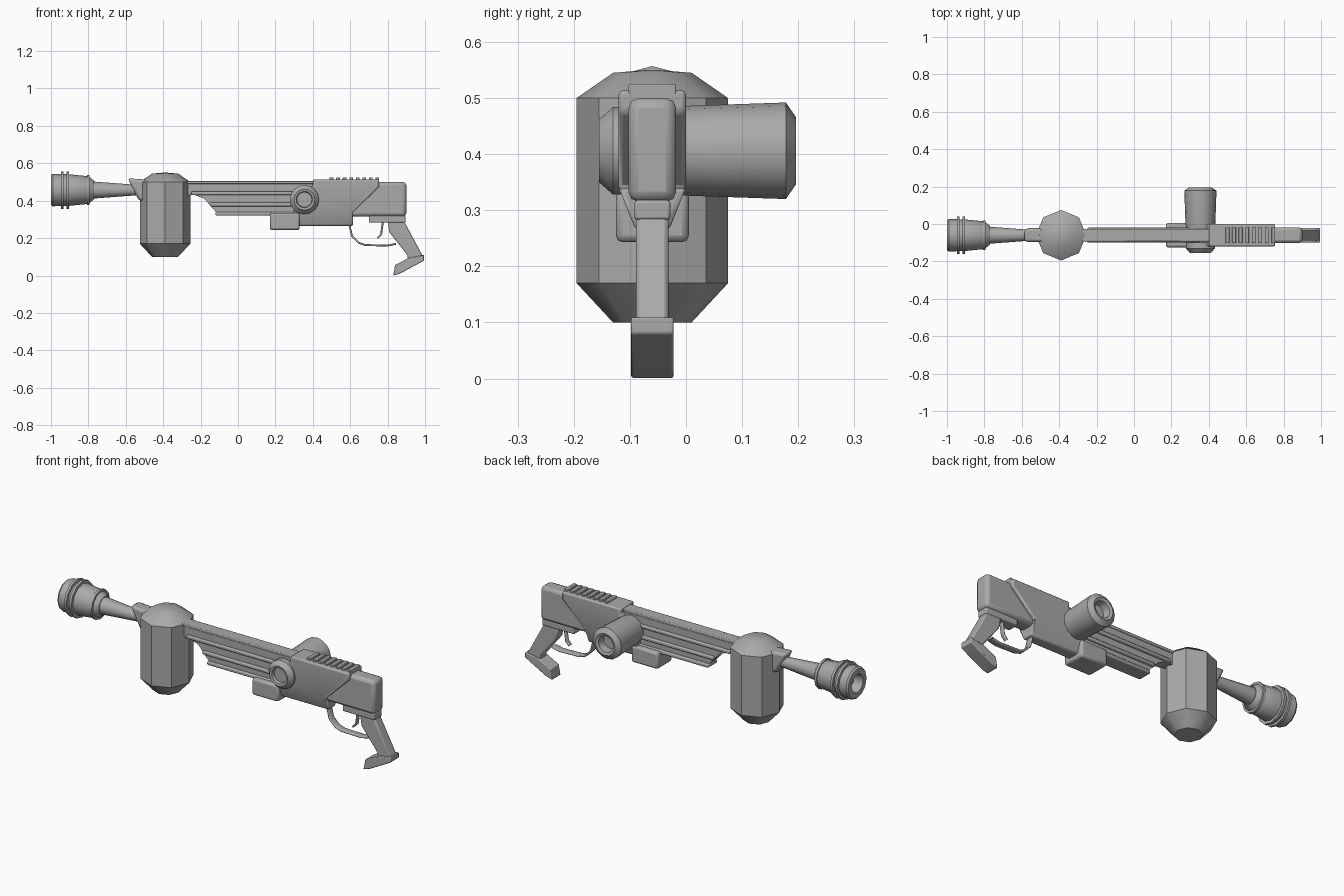
import bpy, bmesh, math
from mathutils import Vector

cube = bpy.data.objects.get("Cube")
if cube:
    bpy.data.objects.remove(cube, do_unlink=True)

MID = -0.06  # y of the centre plane

gray = bpy.data.materials.new("plain gray")
gray.use_nodes = True
shade = (0.4, 0.4, 0.4, 1)
gray.diffuse_color = shade
gray.node_tree.nodes["Principled BSDF"].inputs["Base Color"].default_value = shade


def finish(name, bm, bevel=0):
    """Turn the mesh into a shaded object, with rounded edges if asked."""
    bmesh.ops.recalc_face_normals(bm, faces=bm.faces)
    mesh = bpy.data.meshes.new(name)
    bm.to_mesh(mesh)
    bm.free()
    mesh.materials.append(gray)
    for face in mesh.polygons:
        face.use_smooth = True
    mesh.set_sharp_from_angle(angle=math.radians(35))
    part = bpy.data.objects.new(name, mesh)
    bpy.context.collection.objects.link(part)
    if bevel:
        rounding = part.modifiers.new("Rounding", 'BEVEL')
        rounding.width = bevel
        rounding.segments = 2
        rounding.limit_method = 'ANGLE'


def plate(name, outline, width, bevel=0, waist=None):
    """Side outline of (x, z) points given a width; it narrows below the waist."""
    bm = bmesh.new()
    corners = [bm.verts.new((x, MID - width / 2, z)) for x, z in outline]
    face = bm.faces.new(corners)
    made = bmesh.ops.extrude_face_region(bm, geom=[face])
    far_side = [v for v in made["geom"] if isinstance(v, bmesh.types.BMVert)]
    bmesh.ops.translate(bm, verts=far_side, vec=(0, width, 0))
    if waist:
        everything = bm.verts[:] + bm.edges[:] + bm.faces[:]
        bmesh.ops.bisect_plane(bm, geom=everything, plane_co=(0, 0, waist),
                               plane_no=(0, 0, 1))
        lowest = min(v.co.z for v in bm.verts)
        for v in bm.verts:
            if v.co.z < waist:
                depth = (waist - v.co.z) / (waist - lowest)
                v.co.y = MID + (v.co.y - MID) * (1 - depth / 2)
    finish(name, bm, bevel)


def block(name, front, rear, bottom, top, width, bevel=0):
    outline = [(front, bottom), (rear, bottom), (rear, top), (front, top)]
    plate(name, outline, width, bevel)


def lathe(name, profile, axis, centre, sides=16):
    """Turned solid from (radius, distance along axis), capped at both ends."""
    bm = bmesh.new()
    turn = Vector((0, 0, 1)).rotation_difference(axis)
    rings = []
    for radius, along in profile:
        ring = []
        for i in range(sides):
            angle = math.tau * i / sides
            spot = Vector((radius * math.cos(angle), radius * math.sin(angle), along))
            ring.append(bm.verts.new(turn @ spot + Vector(centre)))
        rings.append(ring)
    for near, far in zip(rings, rings[1:]):
        for i in range(sides):
            bm.faces.new((near[i - 1], near[i], far[i], far[i - 1]))
    bm.faces.new(rings[0])
    bm.faces.new(rings[-1])
    finish(name, bm)


def bent_bar(name, path, width):
    """Thin flat bar that follows (x, z) points."""
    curve = bpy.data.curves.new(name, 'CURVE')
    curve.dimensions = '2D'
    curve.fill_mode = 'NONE'
    curve.extrude = width / 2
    curve.bevel_depth = 0.005
    curve.bevel_resolution = 1
    curve.materials.append(gray)
    spline = curve.splines.new('POLY')
    spline.points.add(len(path) - 1)
    for point, (x, z) in zip(spline.points, path):
        point.co = (x, z, 0, 1)
    bar = bpy.data.objects.new(name, curve)
    bar.location.y = MID
    bar.rotation_euler.x = math.pi / 2
    bpy.context.collection.objects.link(bar)


UP, ALONG, BACK = Vector((0, 0, 1)), Vector((1, 0, 0)), Vector((0, 1, 0))

# Eight-sided canister with tapered ends
lathe("canister", [(0.07, 0.1), (0.135, 0.17), (0.135, 0.5), (0.07, 0.545),
                   (0.01, 0.55)], UP, (-0.39, MID, 0), sides=8)

# Barrel, its collar, and the hollow ringed muzzle
bore = (0, MID, 0.457)
lathe("barrel", [(0.03, -0.5), (0.03, -0.57), (0.046, -0.78)], ALONG, bore, sides=12)
plate("barrel_collar", [(-0.59, 0.52), (-0.53, 0.4), (-0.45, 0.4), (-0.45, 0.51)],
      0.075, bevel=0.015)
lathe("muzzle", [(0.04, -0.9), (0.05, -1), (0.08, -1), (0.087, -0.99), (0.084, -0.9),
                 (0.074, -0.8), (0.05, -0.77)], ALONG, bore, sides=12)
for label, x, radius in (("front", -0.94, 0.1), ("middle", -0.91, 0.1),
                         ("rear", -0.8, 0.08)):
    lathe(f"muzzle_ring_{label}", [(radius, x - 0.007), (radius, x + 0.007)],
          ALONG, bore, sides=12)

# Long top rail over a ribbed fore-end
block("top_rail", -0.3, 0.42, 0.43, 0.495, 0.056)
block("top_rail_cap", -0.3, 0.42, 0.49, 0.506, 0.066, bevel=0.004)
plate("fore_end", [(-0.28, 0.45), (-0.18, 0.41), (-0.11, 0.33), (0.32, 0.33),
                   (0.32, 0.45)], 0.054)
for label, start, height in (("upper", -0.25, 0.44), ("middle", -0.15, 0.38),
                             ("lower", -0.12, 0.33)):
    block(f"fore_end_rib_{label}", start, 0.35, height - 0.01, height + 0.01,
          0.08, bevel=0.006)

# Pod under the fore-end
block("lower_pod", 0.17, 0.33, 0.243, 0.335, 0.13, bevel=0.012)

# Receiver with slanted rear edge and ribbed top
plate("receiver", [(0.3, 0.265), (0.615, 0.265), (0.615, 0.34), (0.755, 0.475),
                   (0.755, 0.514), (0.4, 0.514), (0.4, 0.48), (0.3, 0.41)],
      0.12, bevel=0.008, waist=0.34)
for i in range(8):
    x = 0.5 + i * 0.035
    block(f"top_rib_{i + 1}", x - 0.01, x + 0.01, 0.5, 0.525, 0.085, bevel=0.003)

# Rear housing and grip mount
block("rear_housing", 0.6, 0.9, 0.315, 0.5, 0.085, bevel=0.018)
block("grip_mount", 0.7, 0.895, 0.283, 0.318, 0.064, bevel=0.005)

# Pistol grip with a wider foot
plate("grip", [(0.8, 0.29), (0.89, 0.29), (0.91, 0.25), (0.99, 0.1), (0.91, 0.08),
               (0.905, 0.11), (0.81, 0.23)], 0.058, bevel=0.008)
plate("grip_foot", [(0.83, 0), (0.865, 0.01), (0.995, 0.08), (0.995, 0.11),
                    (0.91, 0.093), (0.84, 0.056)], 0.076, bevel=0.004)

# Trigger and guard
bent_bar("trigger_guard", [(0.595, 0.27), (0.61, 0.21), (0.645, 0.175),
                           (0.68, 0.163), (0.8, 0.16), (0.845, 0.17)], 0.03)
bent_bar("trigger", [(0.775, 0.29), (0.765, 0.22), (0.745, 0.2)], 0.015)

# Flared hollow drum on one side, dished knob on the other
hub = (0.355, 0, 0.406)
lathe("side_drum", [(0.07, -0.06), (0.08, 0), (0.086, 0.178), (0.06, 0.196),
                    (0.045, 0.19), (0.04, 0.15)], BACK, hub)
lathe("side_knob", [(0.078, -0.1), (0.078, -0.13), (0.056, -0.155), (0.044, -0.152),
                    (0.04, -0.135)], BACK, hub)
